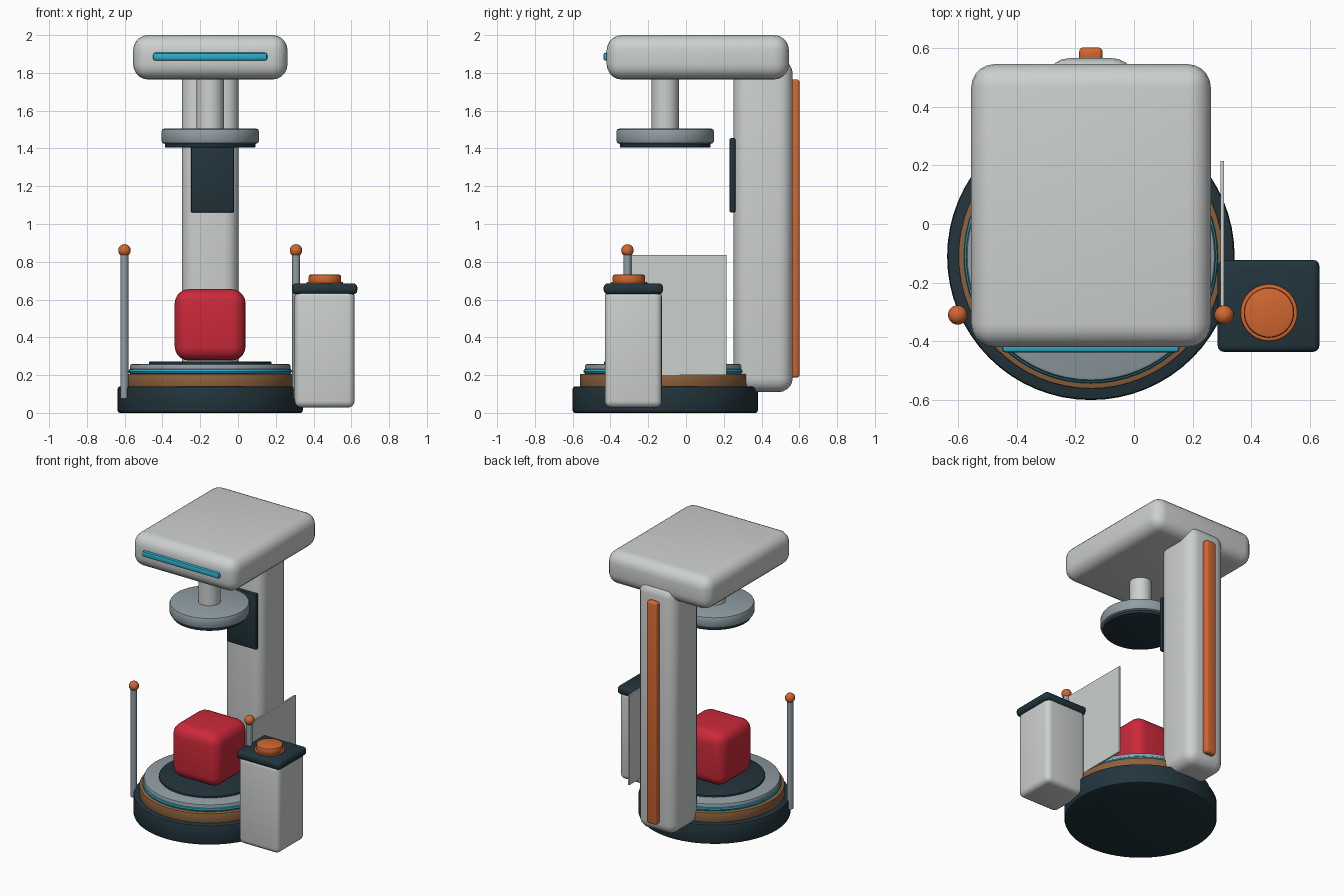
import bpy
import math

if "Cube" in bpy.data.objects:
    bpy.data.objects.remove(bpy.data.objects["Cube"])


def material(name, r, g, b):
    m = bpy.data.materials.new(name)
    m.diffuse_color = (r, g, b, 1)
    m.use_nodes = True
    m.node_tree.nodes["Principled BSDF"].inputs["Base Color"].default_value = m.diffuse_color
    return m


LIGHT = material("light grey", 0.60, 0.63, 0.62)
STEEL = material("steel grey", 0.28, 0.34, 0.37)
DARK = material("dark slate", 0.016, 0.035, 0.045)
BROWN = material("bronze", 0.26, 0.12, 0.045)
CYAN = material("cyan", 0.025, 0.42, 0.60)
ORANGE = material("orange", 0.64, 0.135, 0.03)
RED = material("red", 0.60, 0.022, 0.042)

CX, CY = -0.147, -0.11  # axis of the round platform


def finish(name, mat, bevel=0.0, segments=3):
    """Name, colour, round off and smooth the active object."""
    ob = bpy.context.object
    ob.name = name
    ob.data.materials.append(mat)
    bpy.ops.object.transform_apply(location=False, rotation=False, scale=True)
    if bevel:
        mod = ob.modifiers.new("rounding", 'BEVEL')
        mod.width = bevel
        mod.segments = segments
        mod.limit_method = 'ANGLE'
        mod.angle_limit = math.radians(40)
        bpy.ops.object.modifier_apply(modifier=mod.name)
    bpy.ops.object.shade_smooth_by_angle(angle=math.radians(35))
    return ob


def box(name, mat, x, y, z, bevel=0.0, segments=3):
    """Box from (min, max) ranges on each axis."""
    bpy.ops.mesh.primitive_cube_add(size=1, location=[sum(r) / 2 for r in (x, y, z)])
    bpy.context.object.scale = [r[1] - r[0] for r in (x, y, z)]
    return finish(name, mat, bevel, segments)


def disc(name, mat, radius, z, x=CX, y=CY, bevel=0.0, verts=64):
    """Upright cylinder between two heights."""
    bpy.ops.mesh.primitive_cylinder_add(vertices=verts, radius=radius, depth=z[1] - z[0],
                                        location=(x, y, sum(z) / 2))
    return finish(name, mat, bevel, 2)


# Round platform, stacked from the floor up
disc("base", DARK, 0.49, (0, 0.14), bevel=0.012)
disc("bronze_band", BROWN, 0.452, (0.13, 0.207), bevel=0.006)
bpy.ops.mesh.primitive_torus_add(location=(CX, CY, 0.22), major_radius=0.418, minor_radius=0.015,
                                 major_segments=64, minor_segments=10)
finish("glow_ring", CYAN)
disc("turntable", STEEL, 0.425, (0.2, 0.259), bevel=0.012)
disc("turntable_mat", DARK, 0.325, (0.255, 0.271), bevel=0.003)

# Block on the platform
box("sample_cube", RED, (-0.335, 0.04), (-0.298, 0.078), (0.277, 0.655), 0.075, 5)

# Column at the back with screen and trim strip
box("column", LIGHT, (-0.297, 0.002), (0.252, 0.565), (0.11, 1.87), 0.075, 5)
box("screen", DARK, (-0.25, -0.02), (0.23, 0.262), (1.06, 1.455), 0.01, 2)
box("back_strip", ORANGE, (-0.187, -0.107), (0.55, 0.602), (0.187, 1.765), 0.015)

# Overhead head with light bar and hanging lamp
box("head", LIGHT, (-0.555, 0.262), (-0.42, 0.545), (1.765, 2.0), 0.08, 5)
box("light_bar", CYAN, (-0.45, 0.155), (-0.438, -0.40), (1.865, 1.907), 0.012, 2)
disc("lamp_neck", LIGHT, 0.072, (1.49, 1.8), verts=32)
disc("lamp_disc", STEEL, 0.259, (1.424, 1.506), bevel=0.018)
disc("lamp_lens", DARK, 0.24, (1.405, 1.43), bevel=0.005)

# Two posts with ball tips
for side, px in (("left", -0.601), ("right", 0.307)):
    disc(side + "_post", STEEL, 0.021, (0.075, 0.85), px, -0.31, verts=20)
    bpy.ops.mesh.primitive_uv_sphere_add(segments=24, ring_count=12, radius=0.033,
                                         location=(px, -0.31, 0.86))
    finish(side + "_post_ball", ORANGE)

# Thin shield panel
box("shield_panel", LIGHT, (0.294, 0.306), (-0.31, 0.215), (0.2, 0.835))

# Control pedestal with cap and push button
box("pedestal", LIGHT, (0.3, 0.617), (-0.43, -0.128), (0.028, 0.65), 0.035, 4)
box("pedestal_cap", DARK, (0.285, 0.632), (-0.436, -0.122), (0.628, 0.686), 0.022)
disc("button_collar", ORANGE, 0.097, (0.68, 0.693), 0.46, -0.302, 0.003, 40)
disc("button", ORANGE, 0.086, (0.685, 0.732), 0.46, -0.302, 0.01, 40)
